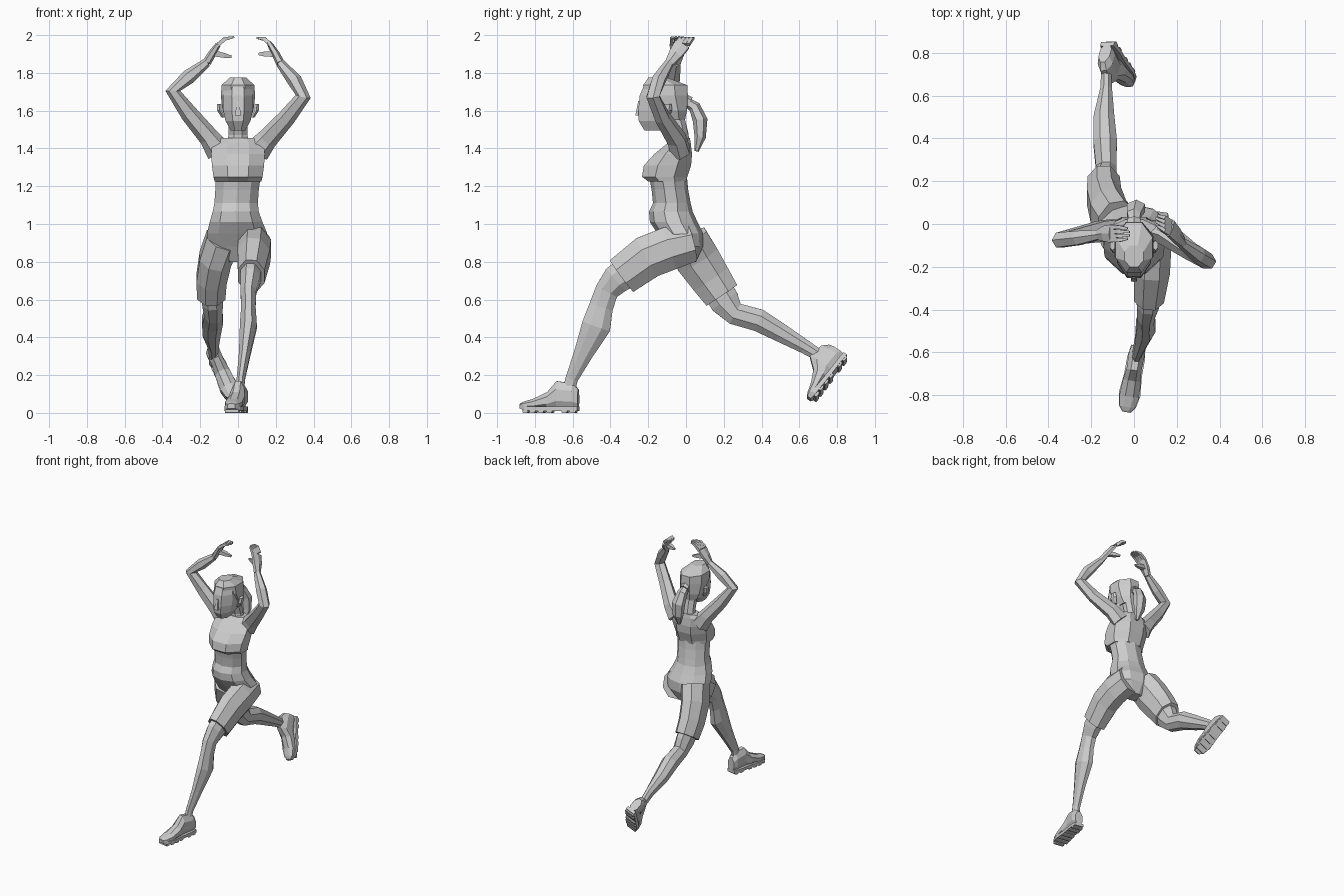
import bpy, bmesh, math
from mathutils import Vector, Matrix

X, Y, Z = Vector((1, 0, 0)), Vector((0, 1, 0)), Vector((0, 0, 1))


def loft(name, rings, ref=X, n=8, axis=None, matrix=None):
    """Skin of n-sided rings (x, y, z, half width along ref, half depth)."""
    bm = bmesh.new()
    pts = [Vector(r[:3]) for r in rings]
    k = 1 / math.cos(math.pi / n)
    loops = []
    for i, r in enumerate(rings):
        t = axis or (pts[min(i + 1, len(pts) - 1)] - pts[max(i - 1, 0)]).normalized()
        u = (ref - t * ref.dot(t)).normalized()
        v = t.cross(u)
        loop = []
        for j in range(n):
            a = 2 * math.pi * (j + 0.5) / n
            loop.append(bm.verts.new(pts[i] + u * (r[3] * k * math.cos(a)) + v * (r[4] * k * math.sin(a))))
        loops.append(loop)
    for a, b in zip(loops, loops[1:]):
        for j in range(n):
            bm.faces.new((a[j], a[(j + 1) % n], b[(j + 1) % n], b[j]))
    bm.faces.new(loops[0])
    bm.faces.new(loops[-1])
    bmesh.ops.recalc_face_normals(bm, faces=bm.faces)
    if matrix:
        bm.transform(matrix)
    me = bpy.data.meshes.new(name)
    bm.to_mesh(me)
    bm.free()
    ob = bpy.data.objects.new(name, me)
    bpy.context.collection.objects.link(ob)
    return ob


def shoe(name, heel, forward, up):
    """Shoe built along local y from the heel, then placed by a frame."""
    f = Vector(forward).normalized()
    u = Vector(up)
    u = (u - f * u.dot(f)).normalized()
    s = f.cross(u)
    m = Matrix((s, f, u)).transposed().to_4x4()
    m.translation = Vector(heel)
    # upper: distance, bottom, top, half width
    prof = [(0, .02, .125, .028), (.03, .02, .155, .038), (.115, .02, .168, .035), (.165, .02, .11, .043),
            (.24, .02, .075, .046), (.29, .025, .06, .036), (.312, .035, .05, .018)]
    loft(name + "_upper", [(0, d, (a + b) / 2, w, (b - a) / 2) for d, a, b, w in prof], axis=Y, matrix=m)
    # sole plate
    sole = [(0, .022, .034), (.06, .022, .042), (.14, .022, .042), (.23, .022, .051), (.285, .025, .041), (.314, .035, .02)]
    loft(name + "_sole", [(0, d, z, w, .011) for d, z, w in sole], n=4, axis=Y, matrix=m)
    # tread blocks
    for d, w in ((.025, .035), (.07, .038), (.15, .04), (.195, .043), (.24, .044), (.28, .036)):
        loft(name + "_tread", [(0, d - .015, .01, w, .007), (0, d - .009, .008, w, .008),
                               (0, d + .009, .008, w, .008), (0, d + .015, .01, w, .007)], n=4, axis=Y, matrix=m)


def hand(name, wrist, palm, knuckle, bend, tip, thumb, ref=Y):
    w, p, kn, b, t, th = map(Vector, (wrist, palm, knuckle, bend, tip, thumb))
    loft(name + "_palm", [(*w, .022, .02), (*p, .036, .018), (*kn, .042, .013)], ref=ref, n=6)
    # four fingers, the middle ones longest
    for i in range(4):
        off = ref * (i - 1.5) * .02
        end = b.lerp(t, .8 + .2 * (i in (1, 2)))
        loft(name + "_finger", [(*(kn + off), .01, .011), (*(b + off), .009, .01), (*(end + off * .8), .005, .005)], ref=ref, n=4)
    loft(name + "_thumb", [(*p, .016, .016), (*p.lerp(th, .6), .013, .013), (*th, .006, .006)], ref=ref, n=4)


# torso: hips, waist and ribs
loft("torso", [(0, .0, .80, .06, .05), (-.005, -.005, .88, .15, .09), (-.005, -.03, .95, .16, .115),
               (-.01, -.065, 1.01, .14, .12), (-.012, -.08, 1.065, .122, .11), (-.01, -.075, 1.11, .115, .095),
               (-.005, -.085, 1.18, .115, .092), (0, -.095, 1.25, .12, .095)], axis=Z, n=10)
# cropped top
loft("sports_top", [(0, -.10, 1.225, .124, .10), (0, -.113, 1.25, .13, .12), (0, -.098, 1.31, .138, .125),
                    (0, -.068, 1.37, .142, .10), (0, -.035, 1.43, .138, .06), (0, -.025, 1.455, .10, .045)], axis=Z)
# neck
loft("neck", [(0, -.02, 1.40, .065, .045), (0, -.025, 1.47, .05, .038), (0, -.06, 1.60, .05, .045)], axis=Z)

# head, hair, ears, nose
loft("head", [(0, -.165, 1.495, .038, .055), (0, -.145, 1.545, .066, .105), (0, -.135, 1.60, .078, .118),
              (0, -.13, 1.68, .08, .115), (0, -.13, 1.74, .07, .09)], axis=Z)
loft("hair_cap", [(0, -.06, 1.55, .06, .055), (0, -.075, 1.60, .082, .08), (0, -.105, 1.68, .091, .115),
                  (0, -.11, 1.735, .086, .117), (0, -.15, 1.775, .045, .05)], axis=Z)
loft("nose", [(0, -.25, 1.575, .015, .018), (0, -.245, 1.65, .007, .008)], axis=Z, n=4)
for s in (-1, 1):
    loft("ear", [(s * .078, -.11, 1.565, .01, .015), (s * .098, -.105, 1.60, .012, .028),
                 (s * .1, -.1, 1.635, .012, .02)], axis=Z, n=6)
# ponytail with its band
loft("ponytail", [(0, -.01, 1.655, .02, .02), (0, .045, 1.62, .032, .028), (.01, .075, 1.55, .042, .034),
                  (.015, .075, 1.46, .036, .026), (.02, .055, 1.385, .01, .01)], n=6)
loft("hair_band", [(0, -.01, 1.655, .03, .03), (0, .02, 1.64, .03, .03)], n=6)

# front leg
loft("front_shorts_leg", [(.07, .03, .90, .09, .10), (.087, -.09, .87, .088, .115), (.083, -.205, .825, .085, .115),
                          (.07, -.34, .725, .07, .104)])
loft("front_leg", [(.07, -.27, .775, .06, .085), (.065, -.37, .705, .052, .078), (.055, -.42, .645, .042, .062),
                   (.055, -.45, .56, .038, .064), (.055, -.475, .46, .045, .077), (.035, -.545, .31, .03, .05),
                   (.015, -.605, .18, .022, .033), (.01, -.625, .10, .022, .033)])
shoe("front_shoe", (.02, -.57, 0), (-.18, -1, 0), Z)

# back leg
loft("back_shorts_leg", [(-.08, .005, .92, .09, .11), (-.12, .06, .815, .085, .118), (-.14, .13, .71, .08, .108),
                         (-.142, .19, .622, .075, .098)])
loft("back_leg", [(-.14, .15, .68, .06, .08), (-.135, .205, .59, .055, .08), (-.13, .26, .525, .048, .06),
                  (-.135, .385, .49, .055, .06), (-.14, .50, .425, .048, .05), (-.13, .63, .35, .027, .037),
                  (-.13, .72, .295, .023, .03), (-.13, .765, .265, .023, .03)])
shoe("back_shoe", (-.12, .86, .29), (.10, -.17, -.22), (-.2, -.85, .5))

# arms raised overhead
loft("left_arm", [(.10, -.03, 1.385, .05, .06), (.155, -.05, 1.45, .048, .048), (.26, -.125, 1.565, .038, .04),
                  (.345, -.175, 1.675, .034, .035), (.30, -.145, 1.76, .034, .034), (.225, -.09, 1.85, .022, .021)], ref=Y, n=6)
hand("left_hand", (.225, -.09, 1.85), (.20, -.055, 1.90), (.17, -.02, 1.95), (.14, 0, 1.98), (.10, .02, 1.985), (.11, -.02, 1.90))
loft("right_arm", [(-.10, -.03, 1.385, .05, .06), (-.155, -.035, 1.46, .048, .046), (-.26, -.055, 1.585, .038, .04),
                   (-.345, -.075, 1.705, .034, .034), (-.26, -.065, 1.78, .033, .034), (-.165, -.05, 1.855, .022, .021)], ref=Y, n=6)
hand("right_hand", (-.165, -.05, 1.855), (-.135, -.045, 1.905), (-.105, -.045, 1.95), (-.07, -.045, 1.98), (-.02, -.045, 1.99), (-.035, -.03, 1.885))
